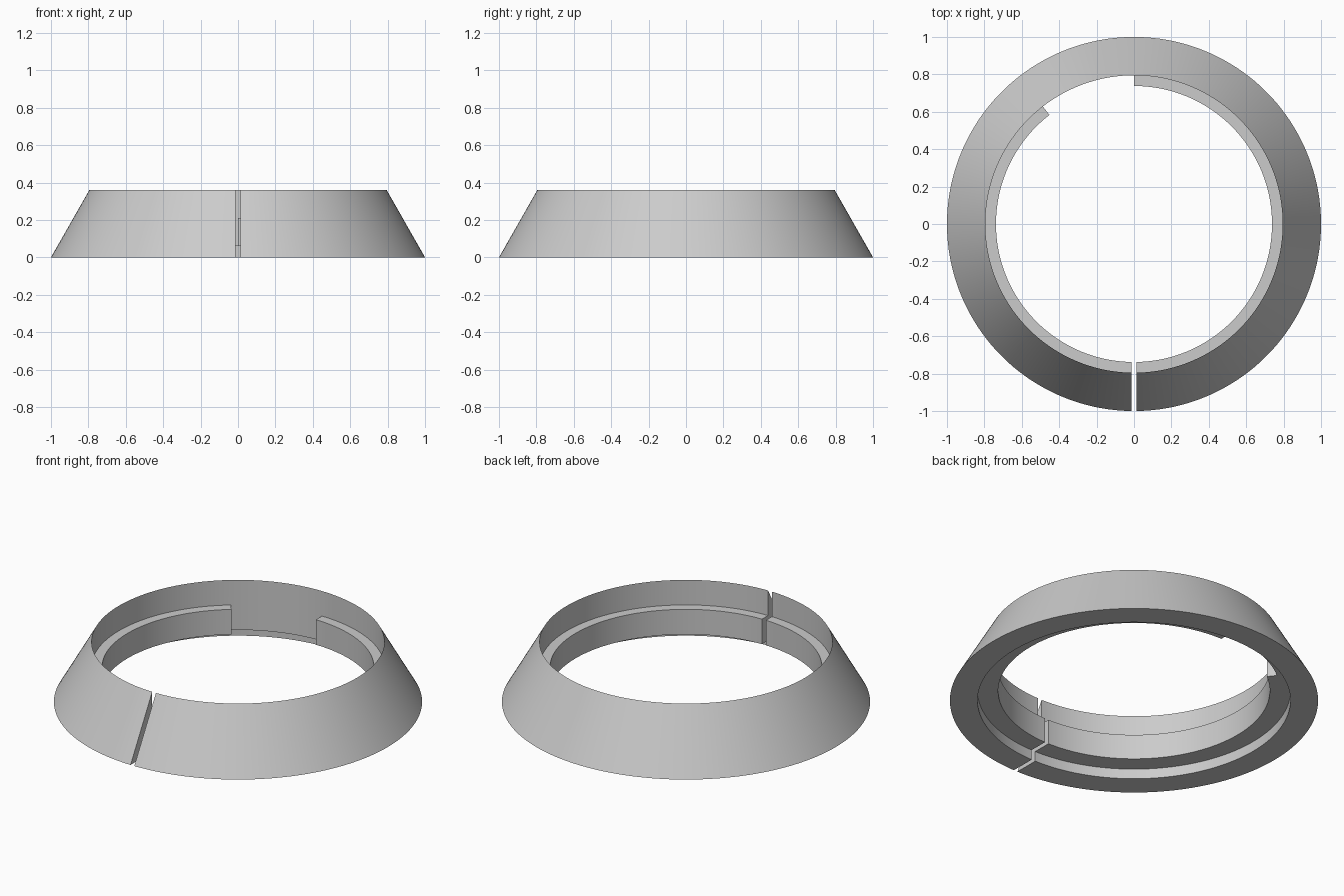
import bpy, bmesh, math

if "Cube" in bpy.data.objects:
    bpy.data.objects.remove(bpy.data.objects["Cube"])

SLOT = 0.0125                      # half width of the slot at the front
R_TOP, R_LIP, R_REC = 0.795, 0.738, 0.85
# Cross-section (radius, height), counting round from the outer foot
PROFILE = [(1.0, 0.0), (R_TOP, 0.36), (R_TOP, 0.21), (R_LIP, 0.21),
           (R_LIP, 0.06), (R_TOP, 0.06), (R_REC, 0.06), (R_REC, 0.0)]
SHELL = [(0, 1), (1, 2), (5, 6), (6, 7), (7, 0)]
LIP = [(2, 3), (3, 4), (4, 5)]
BARE = [(2, 5)]


def arc(start, end, steps):
    return [start + (end - start) * i / steps for i in range(steps)]


# Stations around the ring, with exact stops where the lip breaks off
lip_end, lip_restart = 90.0, 127.8
angles = arc(-90, lip_end, 90) + arc(lip_end, lip_restart, 19) + arc(lip_restart, 270, 71) + [270]
last = len(angles) - 1

bm = bmesh.new()
rings = []
for i, a in enumerate(angles):
    ring = []
    for r, z in PROFILE:
        x, y = r * math.cos(math.radians(a)), r * math.sin(math.radians(a))
        if i in (0, last):         # parallel slot walls
            x = SLOT if i == 0 else -SLOT
            y = -math.sqrt(r * r - x * x)
        ring.append(bm.verts.new((x, y, z)))
    rings.append(ring)

# Skin between stations, with the lip left out of the notch
for i in range(last):
    a, b = rings[i], rings[i + 1]
    in_notch = lip_end <= angles[i] < lip_restart - 0.01
    for p, q in SHELL + (BARE if in_notch else LIP):
        bm.faces.new((a[p], b[p], b[q], a[q]))

# Slot walls and lip ends
bm.faces.new(rings[0])
bm.faces.new(rings[last])
for stop in (90, 109):
    bm.faces.new([rings[stop][k] for k in (2, 3, 4, 5)])

bmesh.ops.delete(bm, geom=[v for v in bm.verts if not v.link_faces], context='VERTS')
bmesh.ops.recalc_face_normals(bm, faces=bm.faces)
mesh = bpy.data.meshes.new("split_collar")
bm.to_mesh(mesh)
bm.free()

collar = bpy.data.objects.new("split_collar", mesh)
bpy.context.collection.objects.link(collar)
grey = bpy.data.materials.new("light_grey")
grey.diffuse_color = (0.6, 0.6, 0.6, 1)
grey.use_nodes = True
grey.node_tree.nodes["Principled BSDF"].inputs["Base Color"].default_value = grey.diffuse_color
mesh.materials.append(grey)

# Smooth round surfaces, crisp rims
bpy.context.view_layer.objects.active = collar
collar.select_set(True)
bpy.ops.object.shade_smooth_by_angle(angle=math.radians(25))
